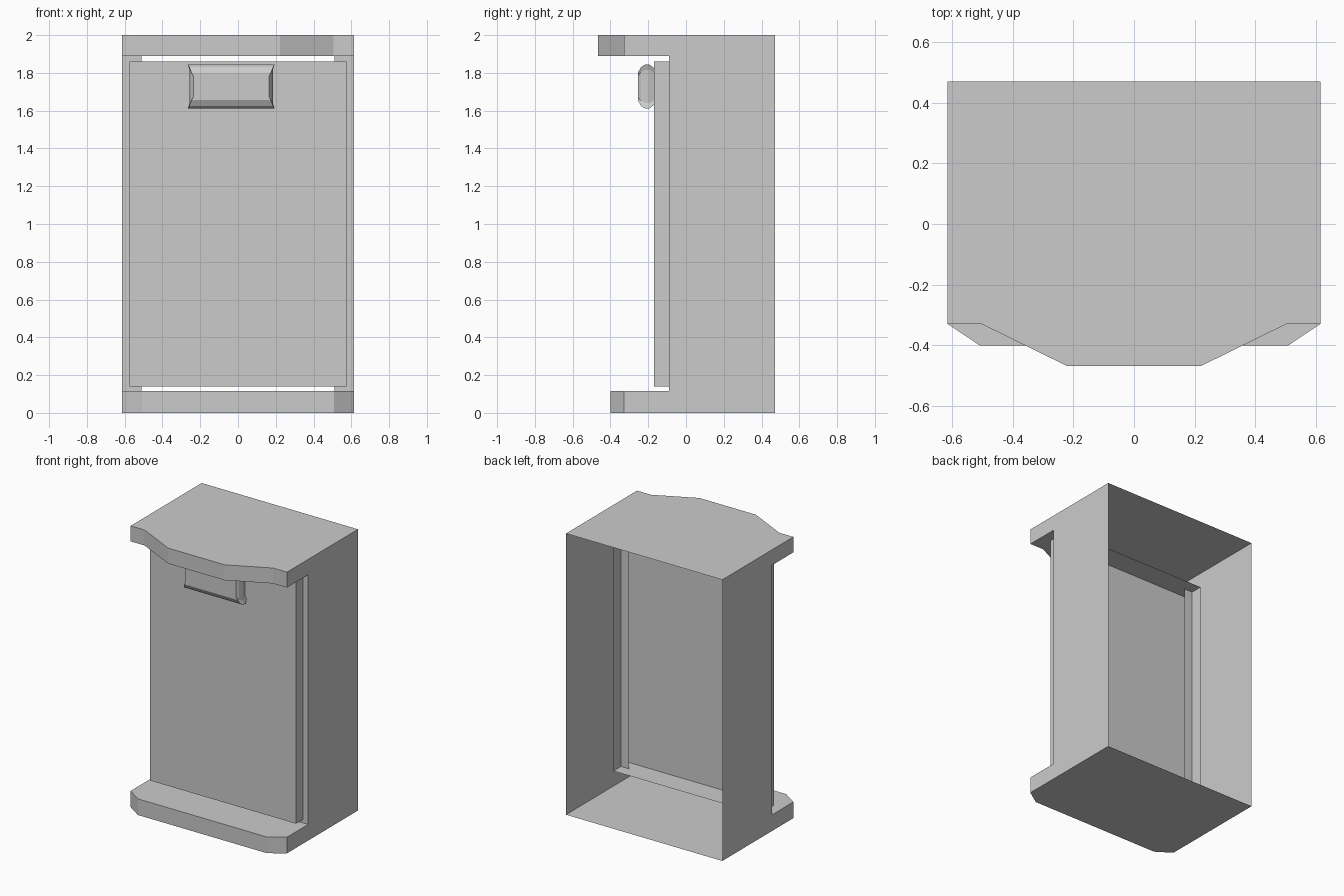
import bpy, bmesh

if "Cube" in bpy.data.objects:
    bpy.data.objects.remove(bpy.data.objects["Cube"])

W, BACK, FACE = 0.615, 0.47, -0.09     # half width, open back, front of carcass
LOW, HIGH, TOP = 0.115, 1.89, 2.0      # ledge heights


def build(name, faces):
    """Make an object from a list of polygons, welding shared corners."""
    bm = bmesh.new()
    for f in faces:
        bm.faces.new([bm.verts.new(p) for p in f])
    bmesh.ops.remove_doubles(bm, verts=bm.verts, dist=1e-4)
    bmesh.ops.recalc_face_normals(bm, faces=bm.faces)
    me = bpy.data.meshes.new(name)
    bm.to_mesh(me)
    bm.free()
    ob = bpy.data.objects.new(name, me)
    bpy.context.collection.objects.link(ob)
    return ob


def ledge(front, z_out, z_in):
    """Hollow ledge: full outer sheet, inner sheet only ahead of the carcass, rim."""
    pts = [(-x, y) for x, y in front] + front[::-1]
    outer = [(x, y, z_out) for x, y in pts + [(W, BACK), (-W, BACK)]]
    inner = [(x, y, z_in) for x, y in pts + [(W, FACE), (-W, FACE)]]
    rim = [[(*a, z_out), (*b, z_out), (*b, z_in), (*a, z_in)]
           for a, b in zip(pts, pts[1:])]
    return [outer, inner] + rim


# Carcass: thin shell with open back, shaped top and bottom ledges
top_front = [(W, -0.328), (0.505, -0.328), (0.222, -0.467)]
low_front = [(W, -0.328), (0.508, -0.40)]
faces = ledge(top_front, TOP, HIGH) + ledge(low_front, 0, LOW)
side = [(BACK, 0), (-0.328, 0), (-0.328, LOW), (FACE, LOW),
        (FACE, HIGH), (-0.328, HIGH), (-0.328, TOP), (BACK, TOP)]
for s in (-1, 1):
    faces.append([(s * W, y, z) for y, z in side])
    faces.append([(s * x, FACE, z) for x, z in
                  ((W, LOW), (0.51, LOW), (0.51, HIGH), (W, HIGH))])
build("cabinet_body", faces)


def loft(rings, cap_first=False):
    """Bridge successive rings and cap the last (and optionally first)."""
    out = [rings[-1]] + ([rings[0]] if cap_first else [])
    for a, b in zip(rings, rings[1:]):
        n = len(a)
        out += [[a[i], a[(i + 1) % n], b[(i + 1) % n], b[i]] for i in range(n)]
    return out


def rect(y, hx, hz, cx=0.0, cz=1.0, waist=0.0):
    """Rectangle in the xz plane, optionally with ends pinched at mid height."""
    p = [(-hx, -hz), (hx, -hz), (hx - waist, -hz * 0.75), (hx - waist, hz * 0.75),
         (hx, hz), (-hx, hz), (-hx + waist, hz * 0.75), (-hx + waist, -hz * 0.75)]
    if not waist:
        p = [p[i] for i in (0, 1, 4, 5)]
    return [(cx + x, y, cz + z) for x, z in p]


# Door: tray open at the back, reaching through the front opening
build("door", loft([rect(-0.005, 0.575, 0.86), rect(-0.17, 0.575, 0.86)]))

# Handle: faceted cushion with pinched ends
levels = [(-0.17, 0.222, 0.098), (-0.195, 0.23, 0.117), (-0.215, 0.23, 0.117),
          (-0.238, 0.222, 0.103), (-0.255, 0.21, 0.072)]
build("handle", loft([rect(y, hx, hz, -0.036, 1.728, 0.01) for y, hx, hz in levels]))
